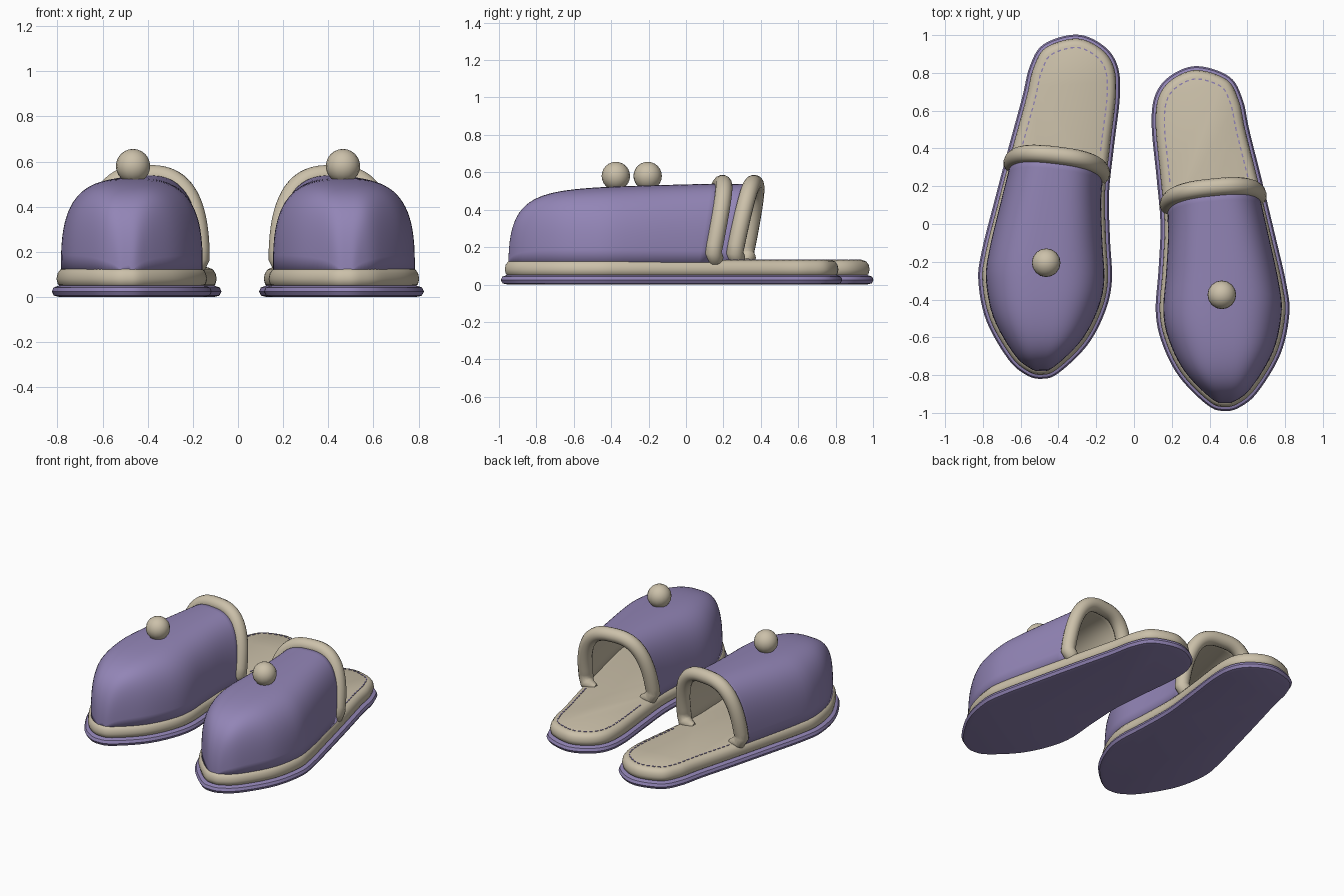
import bpy, bmesh, math
from mathutils import Vector, Matrix

cube = bpy.data.objects.get("Cube")
if cube:
    bpy.data.objects.remove(cube, do_unlink=True)


def material(name, rgb):
    m = bpy.data.materials.new(name)
    m.use_nodes = True
    m.diffuse_color = (*rgb, 1)
    m.node_tree.nodes["Principled BSDF"].inputs["Base Color"].default_value = (*rgb, 1)
    return m


PURPLE = material("soft purple", (0.29, 0.235, 0.47))
CREAM = material("warm cream", (0.60, 0.53, 0.40))

# Footprint of the left sole, starting at the toe tip and going up the outer side
FOOTPRINT = [(.48, -.99), (.56, -.97), (.655, -.89), (.775, -.69), (.822, -.48),
             (.807, -.32), (.745, -.05), (.675, .24), (.61, .50), (.575, .66),
             (.505, .78), (.336, .836), (.2, .79), (.115, .69), (.093, .53),
             (.12, .24), (.14, 0), (.13, -.24), (.115, -.465), (.15, -.635),
             (.24, -.81), (.39, -.96)]
BASE, RISE, BACK, AXIS = .11, .43, .11, .43
POMPOM = Vector((.465, -.375, .58))


def smooth_loop(pts, steps=6):
    """Closed Catmull-Rom curve through the points."""
    p = [Vector(q) for q in pts]
    n, out = len(p), []
    for i in range(n):
        a, b, c, d = p[i - 1], p[i], p[(i + 1) % n], p[(i + 2) % n]
        for k in range(steps):
            t = k / steps
            out.append(.5 * (2 * b + (c - a) * t + (2 * a - 5 * b + 4 * c - d) * t * t
                             + (3 * b - a - 3 * c + d) * t ** 3))
    return out


OUTLINE = smooth_loop(FOOTPRINT)


def inset(dist):
    """Footprint shrunk inward by a distance."""
    n, out = len(OUTLINE), []
    for i, p in enumerate(OUTLINE):
        t = (OUTLINE[(i + 1) % n] - OUTLINE[i - 1]).normalized()
        out.append(p + Vector((-t.y, t.x)) * dist)
    return out


def span(loop, y):
    """Inner and outer x of a loop at a given y."""
    xs = []
    for a, b in zip(loop, loop[1:] + loop[:1]):
        if (a.y - y) * (b.y - y) <= 0 and a.y != b.y:
            xs.append(a.x + (b.x - a.x) * (y - a.y) / (b.y - a.y))
    return min(xs), max(xs)


def finish(name, bm, mat, place, angle=40):
    bm.transform(place)
    if place.determinant() < 0:
        bmesh.ops.reverse_faces(bm, faces=bm.faces)
    me = bpy.data.meshes.new(name)
    bm.to_mesh(me)
    bm.free()
    me.materials.append(mat)
    for f in me.polygons:
        f.use_smooth = True
    me.set_sharp_from_angle(angle=math.radians(angle))
    ob = bpy.data.objects.new(name, me)
    bpy.context.collection.objects.link(ob)
    return ob


def slab(name, profile, mat, place):
    """Footprint slab whose rounded edge follows (inset, z) pairs."""
    bm = bmesh.new()
    rings = [[bm.verts.new((p.x, p.y, z)) for p in inset(d)] for d, z in profile]
    n = len(OUTLINE)
    for lo, hi in zip(rings, rings[1:]):
        for i in range(n):
            j = (i + 1) % n
            bm.faces.new((lo[i], lo[j], hi[j], hi[i]))
    bm.faces.new(rings[0][::-1])
    bm.faces.new(rings[-1])
    return finish(name, bm, mat, place)


def section(s, loop, count=40, narrow=1.0):
    """Arched cross-section of the upper: s = 0 at the toe, 1 at the opening."""
    front = min(p.y for p in loop) + .001
    y = front + (BACK - front) * s * s
    x0, x1 = span(loop, y)
    cx, w = (x0 + x1) / 2, (x1 - x0) / 2 * narrow
    h = RISE * (.93 * (1 - (1 - s) ** 4.3) + .07 * s * s)
    e = 2 / (3.4 - .6 * s)
    out = []
    for i in range(count + 1):
        a = math.pi * i / count
        c, sn = math.cos(a), max(math.sin(a), 0)
        x = cx + w * math.copysign(abs(c) ** e, c)
        z = h * sn ** e
        out.append(Vector((x, y + (.2 * z + .1 * (x - AXIS)) * s ** 4, BASE + z)))
    return out


def upper(name, place):
    loop, steps = inset(.04), 32
    bm = bmesh.new()
    rows = [[bm.verts.new(p) for p in section(.02 + .98 * k / steps, loop)]
            for k in range(steps + 1)]
    for a, b in zip(rows, rows[1:]):
        for i in range(len(a) - 1):
            bm.faces.new((a[i], b[i], b[i + 1], a[i + 1]))
    bm.faces.new(rows[0])
    bm.normal_update()
    top = max(bm.faces, key=lambda f: f.calc_center_median().z)
    if top.normal.z < 0:
        bmesh.ops.reverse_faces(bm, faces=bm.faces)
    ob = finish(name, bm, PURPLE, place, 60)
    # Cream lining on the inside
    ob.data.materials.append(CREAM)
    mod = ob.modifiers.new("lining", "SOLIDIFY")
    mod.thickness, mod.offset, mod.material_offset = .015, -1, 1


def cuff(name, place):
    """Padded roll around the opening, its ends tucked in on the insole."""
    arch = section(1, inset(.04), 48, .97)[1:-1]
    ends = []
    for p, dx in ((arch[0], -1), (arch[-1], 1)):
        ends.append([Vector((p.x + dx * i, p.y + .01, z))
                     for i, z in ((.08, .122), (.045, .128), (.015, .14))])
    path = ends[0] + [p for p in arch if p.z > .17] + ends[1][::-1]
    cu = bpy.data.curves.new(name, "CURVE")
    cu.dimensions = "3D"
    cu.bevel_depth, cu.bevel_resolution, cu.use_fill_caps = .046, 5, True
    sp = cu.splines.new("POLY")
    sp.points.add(len(path) - 1)
    for pt, p in zip(sp.points, path):
        pt.co = (*(place @ p), 1)
    for i, r in ((0, .4), (1, .75), (-1, .4), (-2, .75)):
        sp.points[i].radius = r
    sp.use_smooth = True
    cu.materials.append(CREAM)
    bpy.context.collection.objects.link(bpy.data.objects.new(name, cu))


def stitches(name, place):
    """Dashes running round the heel of the insole."""
    line = [p for p in inset(.068) if p.y > .2]
    bm = bmesh.new()
    gap, travelled = .036, 0
    for a, b in zip(line, line[1:]):
        d = b - a
        if d.length > .3:
            continue
        while travelled < d.length:
            p = a + d.normalized() * travelled
            m = (Matrix.Translation((p.x, p.y, .131))
                 @ Matrix.Rotation(math.atan2(d.y, d.x), 4, "Z")
                 @ Matrix.Diagonal((.02, .007, .005, 1)))
            bmesh.ops.create_cube(bm, size=1, matrix=m)
            travelled += gap
        travelled -= d.length
    finish(name, bm, PURPLE, place)


def pompom(name, place):
    bm = bmesh.new()
    bmesh.ops.create_uvsphere(bm, u_segments=16, v_segments=12, radius=.076,
                              matrix=Matrix.Translation(POMPOM))
    finish(name, bm, CREAM, place)


# Right slipper is a mirrored copy, set further back and turned slightly
mirrored = (Matrix.Translation((-POMPOM.x, POMPOM.y + .17, 0))
            @ Matrix.Rotation(-.0215, 4, "Z") @ Matrix.Diagonal((-1, 1, 1, 1))
            @ Matrix.Translation((-POMPOM.x, -POMPOM.y, 0)))

for side, place in (("left", Matrix.Identity(4)), ("right", mirrored)):
    slab(side + "_sole", [(.035, 0), (.01, .006), (0, .024), (.008, .042), (.03, .05)],
         PURPLE, place)
    slab(side + "_insole", [(.04, .046), (.027, .056), (.021, .08), (.026, .105),
                            (.038, .122), (.056, .13)], CREAM, place)
    upper(side + "_upper", place)
    cuff(side + "_cuff", place)
    stitches(side + "_stitches", place)
    pompom(side + "_pompom", place)
